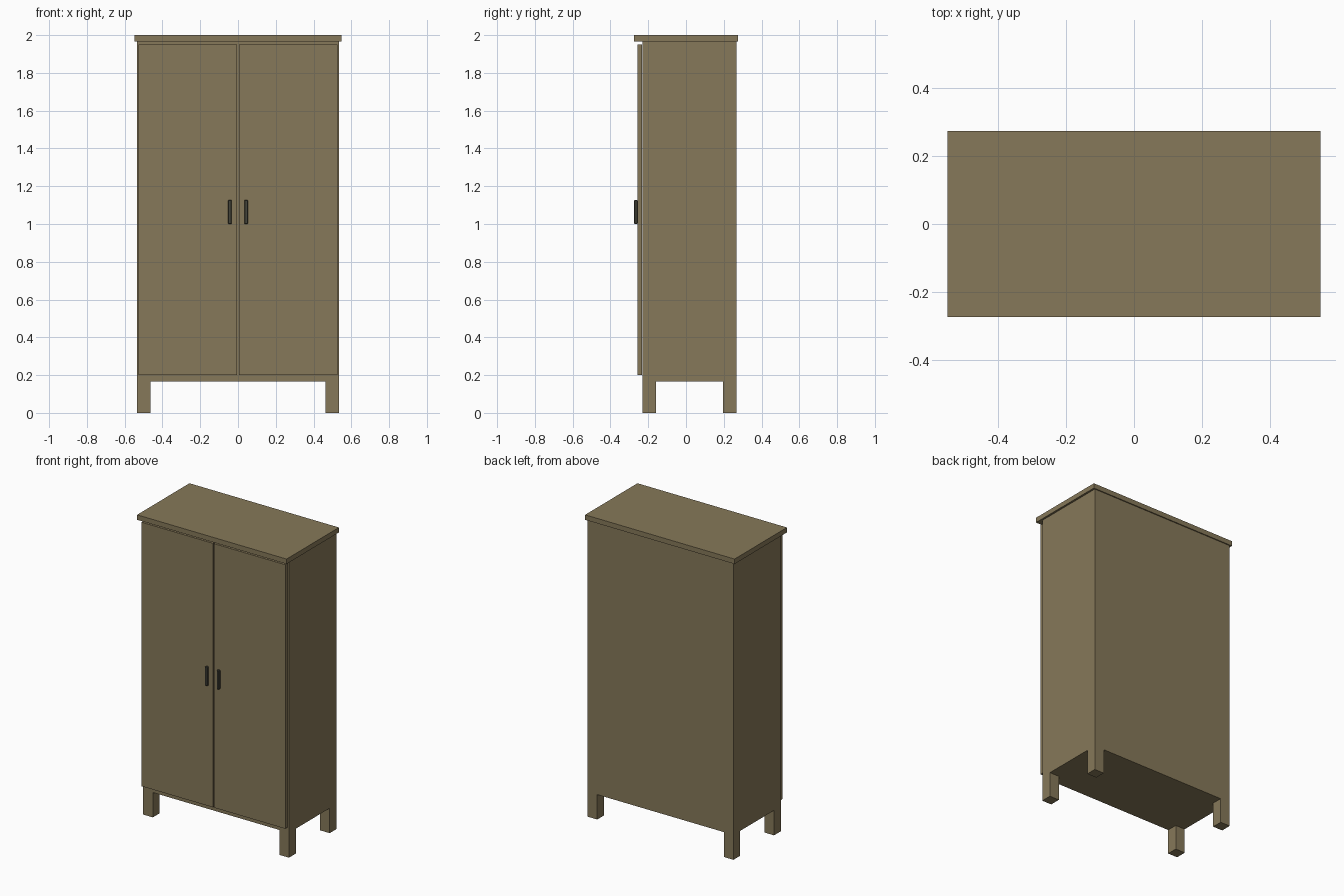
import bpy

if "Cube" in bpy.data.objects:
    bpy.data.objects.remove(bpy.data.objects["Cube"])


def material(name, color):
    m = bpy.data.materials.new(name)
    m.diffuse_color = color
    m.use_nodes = True
    m.node_tree.nodes["Principled BSDF"].inputs["Base Color"].default_value = m.diffuse_color
    return m


wood = material("wood", (0.24, 0.19, 0.10, 1))
dark_metal = material("dark_metal", (0.06, 0.06, 0.045, 1))


def box(name, x, y, z, mat, bevel=0.0):
    """Box from (min, max) ranges on each axis."""
    size = [r[1] - r[0] for r in (x, y, z)]
    centre = [(r[0] + r[1]) / 2 for r in (x, y, z)]
    bpy.ops.mesh.primitive_cube_add(size=1, location=centre)
    ob = bpy.context.object
    ob.name = name
    ob.scale = size
    bpy.ops.object.transform_apply(location=False, rotation=False, scale=True)
    ob.data.materials.append(mat)
    if bevel:
        mod = ob.modifiers.new("bevel", 'BEVEL')
        mod.width = bevel
        mod.segments = 1
    return ob


# Cabinet carcass and overhanging top board
box("carcass", (-0.535, 0.535), (-0.23, 0.267), (0.165, 1.967), wood)
box("top_board", (-0.548, 0.548), (-0.274, 0.274), (1.967, 2.0), wood)

for side, label in ((-1, "left"), (1, "right")):
    def span(a, b):
        return tuple(sorted((side * a, side * b)))

    # Door, standing slightly proud of the carcass
    box(label + "_door", span(0.004, 0.527), (-0.257, -0.233), (0.2, 1.95), wood)
    # Vertical pull handle
    box(label + "_handle", span(0.034, 0.052), (-0.274, -0.257), (1.0, 1.127),
        dark_metal, bevel=0.003)
    # Square legs flush with the carcass corners
    box("front_leg_" + label, span(0.464, 0.535), (-0.23, -0.158), (0.0, 0.165), wood)
    box("back_leg_" + label, span(0.464, 0.535), (0.196, 0.267), (0.0, 0.165), wood)
